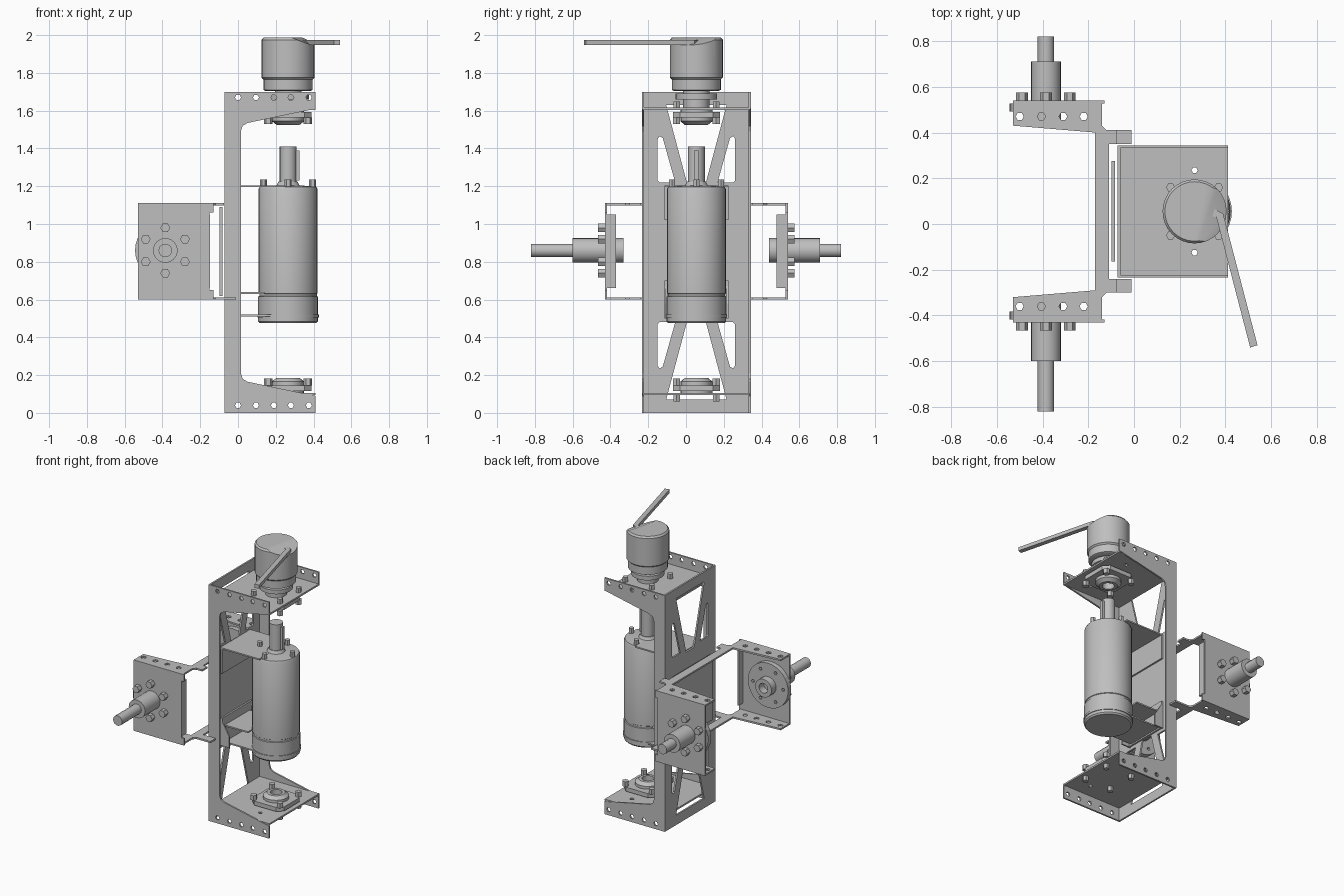
import bpy, bmesh, math
from mathutils import Matrix, Vector

if "Cube" in bpy.data.objects:
    bpy.data.objects.remove(bpy.data.objects["Cube"], do_unlink=True)

grey = bpy.data.materials.new("metal grey")
grey.use_nodes = True
GREY = (0.52, 0.52, 0.52, 1)
grey.diffuse_color = GREY
grey.node_tree.nodes["Principled BSDF"].inputs["Base Color"].default_value = GREY

CX, CY = 0.265, 0.055      # main rotor axis; CY is also the symmetry plane
T = 0.012                  # sheet thickness
PLANES = {                 # drawing plane to world axes
    "xy": Matrix.Identity(4),
    "xz": Matrix(((1, 0, 0, 0), (0, 0, -1, 0), (0, 1, 0, 0), (0, 0, 0, 1))),
    "yz": Matrix(((0, 0, 1, 0), (1, 0, 0, 0), (0, 1, 0, 0), (0, 0, 0, 1))),
}


def finish(name, bm, smooth=False):
    bmesh.ops.remove_doubles(bm, verts=bm.verts, dist=1e-5)
    bmesh.ops.recalc_face_normals(bm, faces=bm.faces)
    me = bpy.data.meshes.new(name)
    bm.to_mesh(me)
    bm.free()
    me.materials.append(grey)
    for p in me.polygons:
        p.use_smooth = smooth
    if smooth:
        me.set_sharp_from_angle(angle=math.radians(35))
    ob = bpy.data.objects.new(name, me)
    bpy.context.collection.objects.link(ob)
    return ob


def sheet(name, plane, at, outline, holes=(), t=T):
    """Flat sheet with holes, centred at the given offset along its normal."""
    cu = bpy.data.curves.new(name, "CURVE")
    cu.dimensions, cu.fill_mode, cu.extrude = "2D", "BOTH", t / 2
    for pts in [outline, *holes]:
        sp = cu.splines.new("POLY")
        sp.points.add(len(pts) - 1)
        for p, (u, v) in zip(sp.points, pts):
            p.co = (u, v, 0, 1)
        sp.use_cyclic_u = True
    tmp = bpy.data.objects.new("outline", cu)
    bpy.context.collection.objects.link(tmp)
    ev = tmp.evaluated_get(bpy.context.evaluated_depsgraph_get())
    me = bpy.data.meshes.new_from_object(ev)
    bm = bmesh.new()
    bm.from_mesh(me)
    bpy.data.objects.remove(tmp, do_unlink=True)
    bpy.data.curves.remove(cu)
    bpy.data.meshes.remove(me)
    off = -at if plane == "xz" else at
    bm.transform(PLANES[plane] @ Matrix.Translation((0, 0, off)))
    return finish(name, bm)


def rect(u0, u1, v0, v1):
    return [(u0, v0), (u1, v0), (u1, v1), (u0, v1)]


def ngon(u, v, r, n=6):
    return [(u + r * math.cos(2 * math.pi * i / n), v + r * math.sin(2 * math.pi * i / n))
            for i in range(n)]


def lathe(name, profile, centre, axis="z", n=32, cut=None):
    """Turned solid; profile is (radius, position along the axis)."""
    bm = bmesh.new()
    rings = []
    for r, h in profile:
        ring = []
        for u, v in ngon(0, 0, r, n):
            co = (centre[0] + u, centre[1] + v, h) if axis == "z" else (centre[0] + u, h, centre[1] + v)
            ring.append(bm.verts.new(co))
        rings.append(ring)
    for a, b in zip(rings, rings[1:]):
        for i in range(n):
            bm.faces.new((a[i], a[(i + 1) % n], b[(i + 1) % n], b[i]))
    bm.faces.new(rings[0])
    bm.faces.new(rings[-1])
    if cut:
        res = bmesh.ops.bisect_plane(bm, geom=bm.verts[:] + bm.edges[:] + bm.faces[:],
                                     plane_co=cut[0], plane_no=cut[1], clear_outer=True)
        bmesh.ops.holes_fill(bm, edges=[e for e in res["geom_cut"] if isinstance(e, bmesh.types.BMEdge)])
    return finish(name, bm, n > 8)


def bolt(name, centre, h0, h1, axis="z", r=0.022):
    lathe(name, [(r, h0), (r, h1)], centre, axis, 6)


# --- main frame: truss spine, two C-shaped side flanges, two end plates
def flip(pts):
    return [(u, 1.7 - v) for u, v in pts]


windows = [[(CY - .16, 1.63), (CY + .16, 1.63), (CY + .045, 1.2), (CY - .045, 1.2)]]
for s in (-1, 1):
    windows.append([(CY + s * a, z) for a, z in
                    ((.205, 1.45), (.195, 1.465), (.178, 1.455), (.112, 1.22), (.195, 1.22), (.205, 1.23))])
sheet("spine", "yz", -0.066, rect(-.23, .34, 0, 1.7), windows + [flip(w) for w in windows])

arm = [(.41, 1.61), (.05, 1.535), (.025, 1.52), (.015, 1.49)]
c_shape = [(-.072, 0), (-.072, 1.7), (.41, 1.7)] + arm + flip(arm)[::-1] + [(.41, 0)]
c_holes = [ngon(x, z, .016) for z in (1.67, .04) for x in (0, .095, .19, .28, .375)]
for side, y in (("front", -.228), ("back", .338)):
    sheet(side + "_frame_flange", "xz", y, c_shape, c_holes)
end_holes = [ngon(CX, CY + s * .18, .014) for s in (-1, 1)]
for end, z in (("top", 1.61), ("bottom", .1)):
    sheet(end + "_end_plate", "xy", z, rect(-.06, .41, -.23, .34), end_holes)

# --- square flange bearings on both end plates
for end, z, d in (("top", 1.604, -1), ("bottom", .106, 1)):
    sheet(end + "_bearing_flange", "xy", z + d * .025,
          [(CX + a * .125, CY + b * .125) for a, b in
           ((-1, -.7), (-.7, -1), (.7, -1), (1, -.7), (1, .7), (.7, 1), (-.7, 1), (-1, .7))],
          [ngon(CX, CY, .04, 16)], .03)
    lathe(end + "_bearing_hub", [(.04, z), (.085, z), (.085, z + d * .06), (.06, z + d * .08),
                                 (.04, z + d * .08), (.04, z + d * .01)], (CX, CY), n=20)
    for a in (-1, 1):
        for b in (-1, 1):
            c = (CX + a * .105, CY + b * .105)
            bolt(end + "_bearing_nut", c, z + d * .04, z + d * .075)
            bolt(end + "_bearing_bolt", c, z - d * .045, z, r=.02)

# --- main motor with shaft, end band and screws
lathe("motor_body", [(.15, .475), (.158, .485), (.158, .615), (.152, .618), (.152, .63), (.156, .633),
                     (.156, 1.185), (.15, 1.197), (.06, 1.205), (.05, 1.225)], (CX, CY))
lathe("motor_base_rim", [(.163, .505), (.163, .52)], (CX, CY))
lathe("motor_shaft", [(.045, 1.2), (.045, 1.41)], (CX, CY), n=16)
sheet("motor_shaft_key", "xy", 1.31, rect(CX + .03, CX + .06, CY - .012, CY + .012), t=.16)
for a, b in ((1, 0), (-1, 0), (0, 1), (0, -1)):
    bolt("motor_screw", (CX + a * .13, CY + b * .13), 1.19, 1.235, r=.018)

# --- motor brackets fixed to the spine
sheet("upper_bracket_plate", "xy", 1.2, rect(-.06, .25, CY - .17, CY + .17), t=.01)
sheet("upper_bracket_tab", "yz", -.05, [(CY - .17, 1.2), (CY + .17, 1.2), (CY + .17, 1.02), (CY - .17, 1.02)])
sheet("lower_bracket_plate", "xy", .515, rect(-.06, .25, CY - .14, CY + .14), t=.01)
sheet("lower_bracket_shelf", "xy", .635, rect(-.06, .14, CY - .14, CY + .14), t=.01)
sheet("lower_bracket_tab", "yz", -.05, rect(CY - .17, CY + .17, .5, .7))
for s in (-1, 1):
    sheet("lower_bracket_side", "xz", CY + s * .165, [(-.06, .5), (.01, .5), (.01, .58), (-.06, .7)], t=.01)

# --- rotor motor on top with its blade
lathe("rotor_motor", [(.12, 1.705), (.13, 1.71), (.13, 1.765), (.14, 1.775), (.14, 1.975), (.13, 1.987)],
      (CX, CY), cut=(Vector((.3, 0, 1.988)), Vector((.42, -.1, 1)).normalized()))
lathe("rotor_neck", [(.07, 1.61), (.07, 1.71)], (CX, CY), n=20)
lathe("rotor_mount", [(.11, 1.66), (.11, 1.69)], (CX, CY), n=20)
sheet("rotor_blade", "xy", 1.96, [(.33, .035), (.35, .065), (.39, .045), (.54, -.53), (.508, -.54), (.36, .03)], t=.026)

# --- tilt frame: U-shaped strips above and below
for level, z, tab in (("upper", 1.104, -.075), ("lower", .606, -.01)):
    half = [(-.17, -.29), (-.53, -.32), (-.53, -.43), (-.14, -.43), (-.14, -.32), (-.12, -.30),
            (tab, -.30), (tab, -.24), (-.11, -.24)]
    mirrored = [(x, 2 * CY - y) for x, y in half][::-1]
    holes = [ngon(x, y, .018) for x in (-.5, -.405, -.31, -.22) for y in (-.36, .47)]
    sheet(level + "_tilt_strip", "xy", z, half + mirrored, holes)
sheet("tilt_back_plate", "yz", -.09, rect(CY - .22, CY + .22, .62, 1.09), t=.016)

# --- tilt bearings, mirrored front and back
BX, BZ = -.385, .86
for side, s, hub, tip in (("front", -1, .655, .875), ("back", 1, .655, .765)):
    def Y(d):
        return CY + s * d
    sheet(side + "_tilt_plate", "xz", Y(.479), rect(-.53, -.15, .6, 1.11), [ngon(BX, BZ, .04, 16)])
    sheet(side + "_tilt_plate_lip", "yz", -.155,
          rect(min(Y(.425), Y(.48)), max(Y(.425), Y(.48)), .66, 1.05))
    for z0, z1 in ((.6, .65), (1.06, 1.11)):
        sheet(side + "_corner_tab", "xz", Y(.479), rect(-.16, -.13, z0, z1))
    sheet(side + "_bearing_disc", "xz", Y(.455), ngon(BX, BZ, .16, 32),
          [ngon(BX, BZ, .035, 16)] + [ngon(BX + .12 * math.cos(k * math.pi / 3), BZ + .12 * math.sin(k * math.pi / 3), .012)
                                      for k in range(6)], t=.035)
    lathe(side + "_inner_hub", [(.035, Y(.44)), (.065, Y(.44)), (.065, Y(.385)), (.035, Y(.385)), (.035, Y(.45))],
          (BX, BZ), "y", 20)
    lathe(side + "_outer_hub", [(.065, Y(.44)), (.065, Y(hub))], (BX, BZ), "y", 24)
    lathe(side + "_tilt_shaft", [(.036, Y(hub)), (.036, Y(tip))], (BX, BZ), "y", 14)
    for k in range(6):
        a = math.pi / 6 + k * math.pi / 3
        bolt(side + "_bearing_bolt", (BX + .12 * math.cos(a), BZ + .12 * math.sin(a)),
             Y(.48), Y(.52), "y", r=.026)
